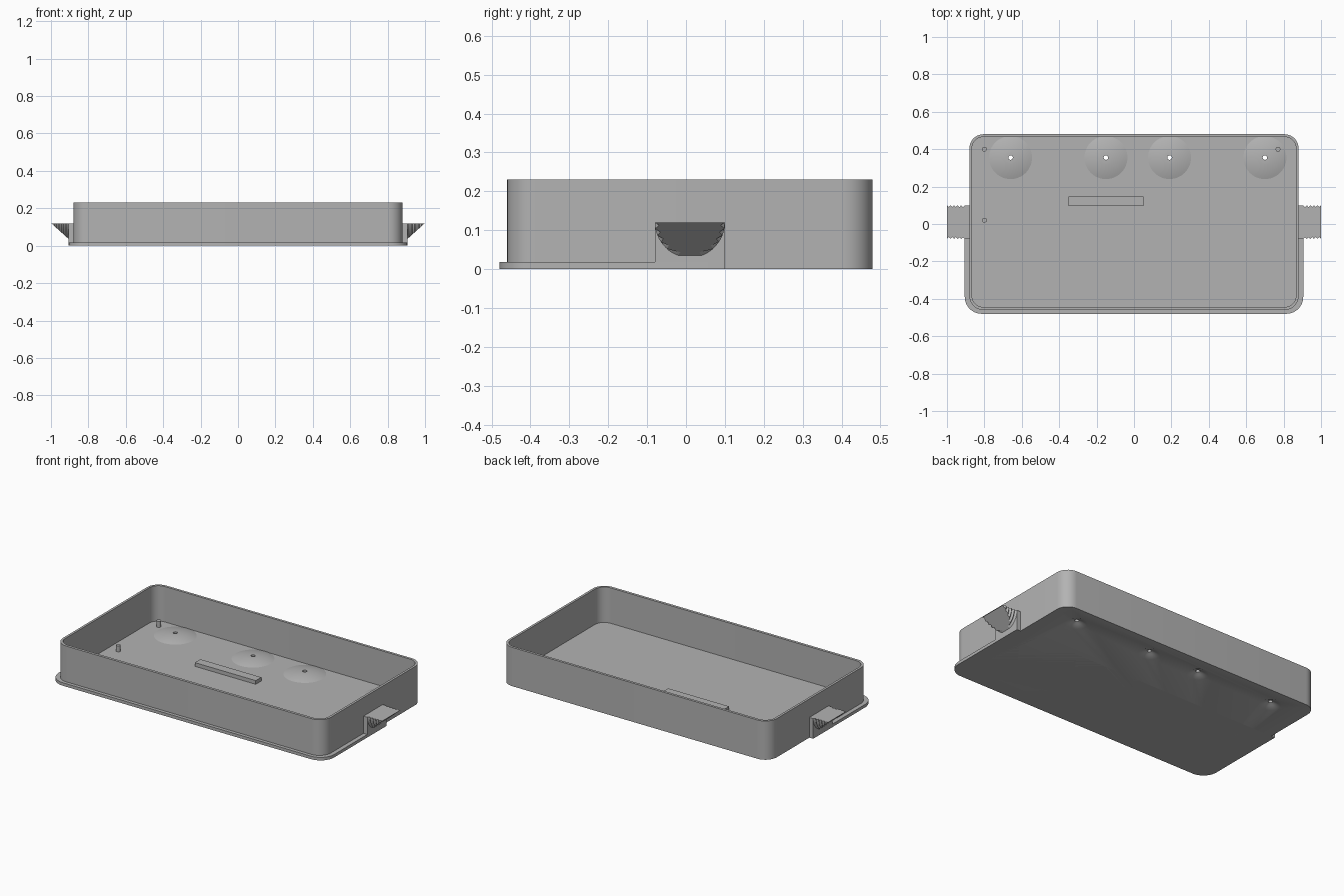
import bpy, bmesh, math
from mathutils import Vector, Matrix

old = bpy.data.objects.get("Cube")
if old:
    bpy.data.objects.remove(old, do_unlink=True)

grey = bpy.data.materials.new("plain grey")
grey.use_nodes = True
colour = (0.45, 0.45, 0.45, 1)
grey.diffuse_color = colour
grey.node_tree.nodes["Principled BSDF"].inputs["Base Color"].default_value = colour


def finish(name, bm, smooth=True):
    """Turn a bmesh into a shaded, coloured object."""
    bmesh.ops.remove_doubles(bm, verts=bm.verts, dist=1e-5)
    bmesh.ops.recalc_face_normals(bm, faces=bm.faces)
    mesh = bpy.data.meshes.new(name)
    bm.to_mesh(mesh)
    bm.free()
    mesh.materials.append(grey)
    obj = bpy.data.objects.new(name, mesh)
    bpy.context.collection.objects.link(obj)
    if smooth:
        shade(obj)
    return obj


def shade(obj):
    bpy.ops.object.select_all(action='DESELECT')
    obj.select_set(True)
    bpy.context.view_layer.objects.active = obj
    bpy.ops.object.shade_smooth_by_angle(angle=math.radians(30))


def outline(x, y0, y1, r, square_back=False, steps=10):
    """Rounded rectangle, optionally with square back corners."""
    pts = []
    for i, (sx, sy) in enumerate(((1, 1), (-1, 1), (-1, -1), (1, -1))):
        y = y1 if sy > 0 else y0
        if square_back and sy > 0:
            pts.append((sx * x, y))
            continue
        for k in range(steps + 1):
            a = math.pi / 2 * (i + k / steps)
            pts.append((sx * (x - r) + r * math.cos(a), y - sy * r + r * math.sin(a)))
    return pts


def stack(bm, loops):
    """Skin a list of (outline, z) loops and cap both ends."""
    rings = [[bm.verts.new((x, y, z)) for x, y in pts] for pts, z in loops]
    for a, b in zip(rings, rings[1:]):
        for i in range(len(a)):
            j = (i + 1) % len(a)
            bm.faces.new((a[i], a[j], b[j], b[i]))
    bm.faces.new(rings[0])
    bm.faces.new(rings[-1])


def circle(cx, cy, r, n=48):
    return [(cx + r * math.cos(2 * math.pi * i / n),
             cy + r * math.sin(2 * math.pi * i / n)) for i in range(n)]


def box(name, lo, hi):
    bm = bmesh.new()
    bmesh.ops.create_cube(bm, size=1)
    lo, hi = Vector(lo), Vector(hi)
    bm.transform(Matrix.Translation((lo + hi) / 2) @ Matrix.Diagonal((*(hi - lo), 1)))
    return finish(name, bm, False)


FLOOR, RIM, HOLE = 0.02, 0.23, 0.012
DOME_R, DOME_H, DOME_Y = 0.115, 0.018, 0.355
DOMES = (-0.66, -0.15, 0.19, 0.70)

# Open tray
bm = bmesh.new()
outer = outline(0.88, -0.46, 0.48, 0.075)
inner = outline(0.866, -0.444, 0.465, 0.06)
stack(bm, [(outer, 0), (outer, RIM), (inner, RIM), (inner, FLOOR)])
tray = finish("tray", bm, False)

# Funnel-shaped holes through the floor
bm = bmesh.new()
for x in DOMES:
    stack(bm, [(circle(x, DOME_Y, r), z) for r, z in
               ((0.065, -0.002), (0.03, 0.012), (HOLE, FLOOR), (HOLE, 0.04))])
cutter = finish("hole_cutter", bm, False)
cutter.hide_render = True
cut = tray.modifiers.new("holes", 'BOOLEAN')
cut.operation = 'DIFFERENCE'
cut.solver = 'EXACT'
cut.object = cutter
bpy.context.view_layer.objects.active = tray
bpy.ops.object.modifier_apply(modifier="holes")
bpy.data.objects.remove(cutter, do_unlink=True)
shade(tray)

# Shallow domes around the holes
ball = (DOME_R ** 2 + DOME_H ** 2) / (2 * DOME_H)
for n, x in enumerate(DOMES):
    bm = bmesh.new()
    loops = []
    for k in range(9):
        r = DOME_R + (0.025 - DOME_R) * k / 8
        loops.append((r, FLOOR + DOME_H - ball + math.sqrt(ball ** 2 - r ** 2)))
    loops += [(HOLE, loops[-1][1]), (HOLE, FLOOR)]
    stack(bm, [(circle(x, DOME_Y, r), z) for r, z in loops])
    # open both ends so the hole stays clear
    bmesh.ops.delete(bm, geom=[f for f in bm.faces if len(f.verts) > 4], context='FACES_ONLY')
    finish(f"dome_{n + 1}", bm)

# Locating pins and raised bar on the floor
for n, (x, y) in enumerate(((-0.8, 0.4), (-0.8, 0.02), (0.77, 0.4))):
    bm = bmesh.new()
    pin = circle(x, y, 0.013, 24)
    stack(bm, [(pin, FLOOR - 0.005), (pin, 0.055)])
    finish(f"pin_{n + 1}", bm)
box("floor_bar", (-0.35, 0.095, FLOOR - 0.005), (0.05, 0.147, 0.042))

# Lip around the front half of the base
bm = bmesh.new()
lip = outline(0.905, -0.48, 0.10, 0.09, True)
stack(bm, [(lip, 0), (lip, 0.018)])
finish("base_lip", bm)

# Ridged finger tabs on side plates
TEETH, TAB_Y, TAB_Z, X0 = 5, 0.01, 0.12, 0.905
for side, name in ((1, "left"), (-1, "right")):
    xs = sorted((side * 0.875, side * X0))
    box(f"{name}_side_plate", (xs[0], -0.08, 0), (xs[1], 0.10, TAB_Z))
    bm = bmesh.new()
    rings = []
    for k in range(2 * TEETH + 1):
        x = X0 + (1 - X0) * k / (2 * TEETH)
        r = 0.09 if k % 2 == 0 else 0.08
        angles = [math.pi * i / 24 for i in range(25)]
        rings.append([bm.verts.new((x, TAB_Y + r * math.cos(a), TAB_Z - r * math.sin(a)))
                      for a in angles])
    for a, b in zip(rings, rings[1:]):
        for i in range(24):
            bm.faces.new((a[i], a[i + 1], b[i + 1], b[i]))
    bm.faces.new(rings[0])
    bm.faces.new(rings[-1])
    bm.faces.new([r[0] for r in rings] + [r[-1] for r in reversed(rings)])
    # sloping underside
    res = bmesh.ops.bisect_plane(bm, geom=bm.verts[:] + bm.edges[:] + bm.faces[:],
                                 plane_co=(0.999, 0, TAB_Z), plane_no=(0.9, 0, -1),
                                 clear_outer=True)
    edges = [e for e in bm.edges if e.is_boundary]
    bmesh.ops.triangle_fill(bm, use_beauty=True, edges=edges)
    if side < 0:
        bm.transform(Matrix.Diagonal((-1, 1, 1, 1)))
    finish(f"{name}_finger_tab", bm, False)
